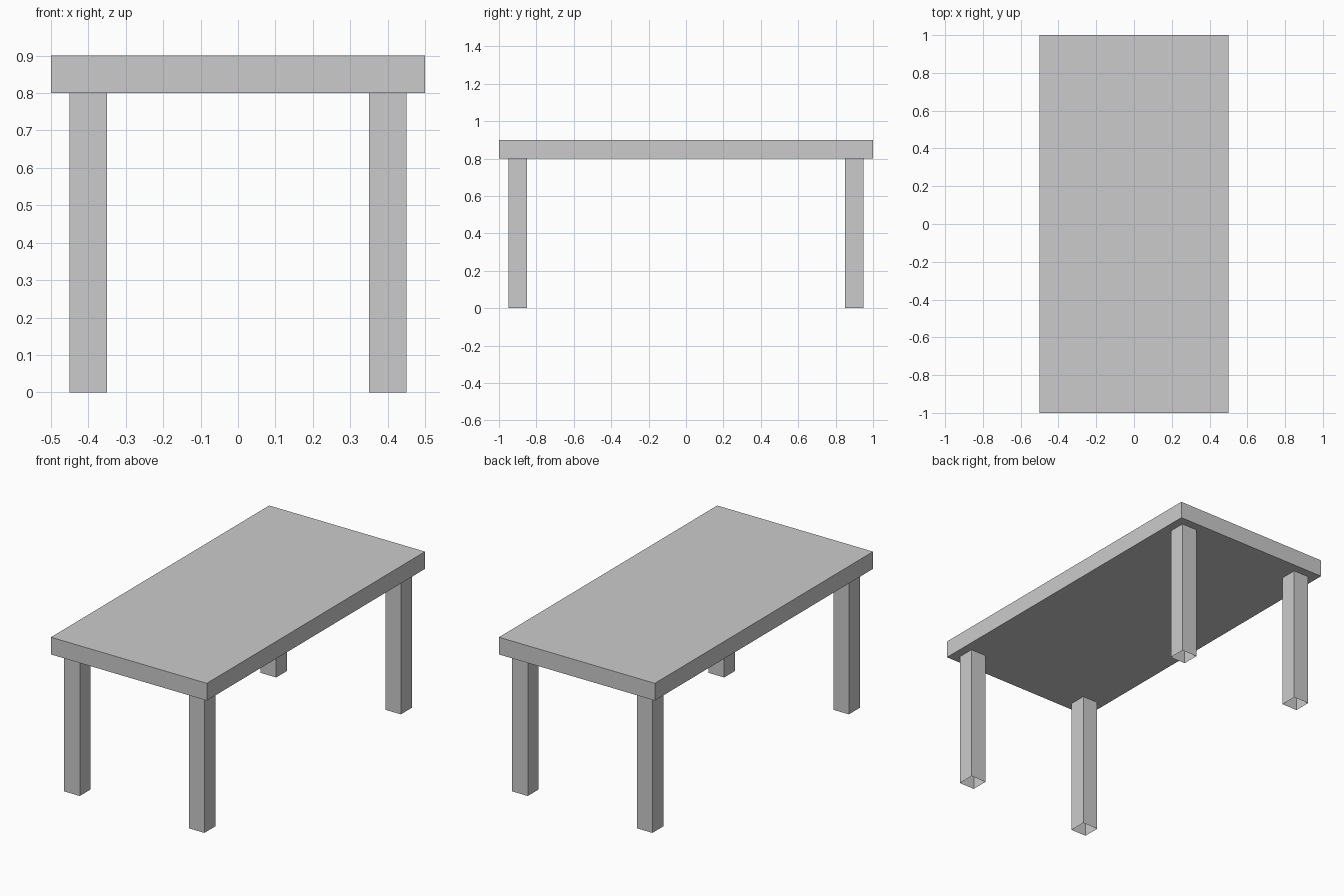
import bpy, bmesh
from mathutils import Matrix, Vector

if "Cube" in bpy.data.objects:
    bpy.data.objects.remove(bpy.data.objects["Cube"])


def box(name, size, centre, open_ends=False):
    """Box mesh object; open_ends drops the top and bottom faces."""
    bm = bmesh.new()
    bmesh.ops.create_cube(bm, size=1.0, matrix=Matrix.LocRotScale(
        Vector(centre), None, Vector(size)))
    if open_ends:
        bm.normal_update()
        caps = [f for f in bm.faces if abs(f.normal.z) > 0.9]
        bmesh.ops.delete(bm, geom=caps, context='FACES_ONLY')
    mesh = bpy.data.meshes.new(name)
    bm.to_mesh(mesh)
    bm.free()
    obj = bpy.data.objects.new(name, mesh)
    bpy.context.collection.objects.link(obj)
    return obj


# Table top slab
box("table_top", (1.0, 2.0, 0.1), (0, 0, 0.85))

# Four square legs, hollow and open at the foot
for y, end in ((-0.9, "front"), (0.9, "back")):
    for x, side in ((-0.4, "left"), (0.4, "right")):
        box(f"{end}_{side}_leg", (0.1, 0.1, 0.8), (x, y, 0.4), open_ends=True)
